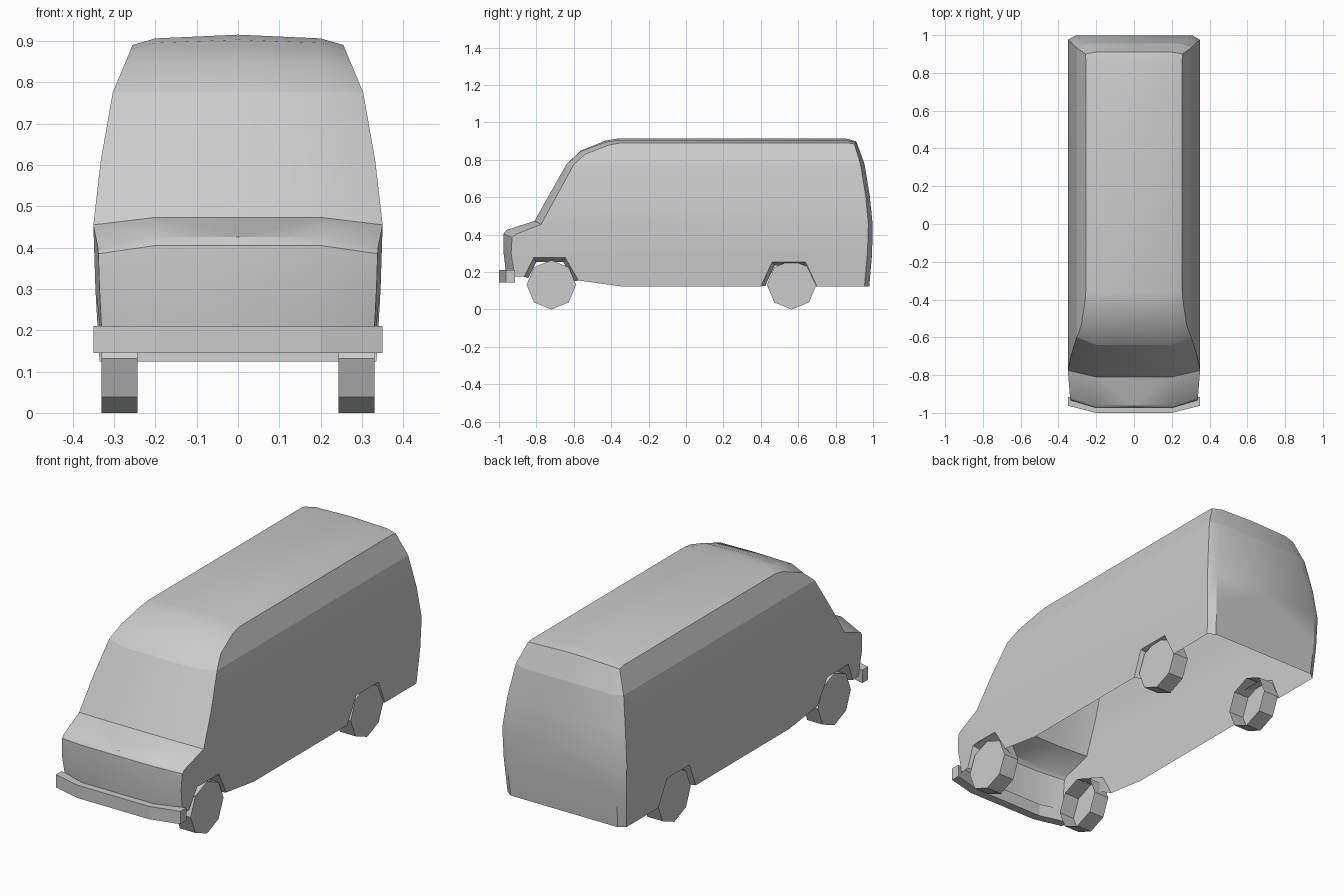
import bpy, bmesh, math
from mathutils import Matrix

if "Cube" in bpy.data.objects:
    bpy.data.objects.remove(bpy.data.objects["Cube"])

grey = bpy.data.materials.new("plain grey")
grey.diffuse_color = (0.6, 0.6, 0.6, 1)
grey.use_nodes = True
grey.node_tree.nodes["Principled BSDF"].inputs["Base Color"].default_value = grey.diffuse_color


def finish(name, bm, smooth=False, crease_z=None):
    bmesh.ops.remove_doubles(bm, verts=bm.verts, dist=0.0005)
    bmesh.ops.recalc_face_normals(bm, faces=bm.faces)
    me = bpy.data.meshes.new(name)
    bm.to_mesh(me)
    bm.free()
    me.materials.append(grey)
    ob = bpy.data.objects.new(name, me)
    bpy.context.collection.objects.link(ob)
    if smooth:
        bpy.ops.object.select_all(action='DESELECT')
        ob.select_set(True)
        bpy.context.view_layer.objects.active = ob
        bpy.ops.object.shade_smooth_by_angle(angle=math.radians(30))
        # crisp shoulder line around the body
        for e in me.edges:
            if all(abs(me.vertices[i].co.z - crease_z) < .001 for i in e.vertices):
                e.use_edge_sharp = True
    return ob


def face(bm, pts):
    return bm.faces.new([bm.verts.new(p) for p in pts])


# Half width of the body at each height, drawn in along the nose
WIDTH = [(0.124, 0.335), (0.3, 0.345), (0.455, 0.35), (0.61, 0.332),
         (0.775, 0.303), (0.89, 0.255)]


def half_width(z, y):
    nose = max(0, min(1, (-.775 - y) / .15)) * .01
    for (z0, w0), (z1, w1) in zip(WIDTH, WIDTH[1:]):
        if z <= z1:
            return w0 + (w1 - w0) * (z - z0) / (z1 - z0) - nose
    return WIDTH[-1][1] - nose


# Nose, windscreen, roof and tail: centre y, z, edge y, z, column x, crown
ROWS = [
    (-.96, .175, -.915, .175, .20, 0), (-.975, .30, -.935, .30, .20, 0),
    (-.975, .405, -.93, .385, .20, 0), (-.96, .425, -.915, .40, .20, 0),
    (-.81, .473, -.775, .455, .20, 0), (-.733, .61, -.69, .61, .20, 0),
    (-.64, .775, -.60, .775, .20, 0), (-.565, .845, -.54, .83, .20, .003),
    (-.43, .895, -.41, .88, .20, .008), (-.36, .906, -.35, .89, .20, .009),
    (.85, .906, .87, .89, .20, .009), (.91, .893, .90, .885, .20, .006),
    (.955, .775, .933, .775, .25, 0), (.982, .61, .96, .61, .29, 0),
    (.998, .455, .975, .455, .31, 0), (.995, .30, .97, .30, .31, 0),
    (.98, .124, .954, .124, .30, 0),
]
# Lower edge with both wheel arches; the underside is open
FRONT_ARCH = [(-.865, .175), (-.815, .277), (-.645, .277), (-.575, .155)]
REAR_ARCH = [(.40, .124), (.46, .253), (.64, .253), (.70, .124)]
SILL = FRONT_ARCH + [(-.35, .124)] + REAR_ARCH

bm = bmesh.new()
for s in (-1, 1):
    # Wrapping shell
    def columns(r):
        yc, zc, ye, ze, xc, crown = r
        return [(0, yc, zc + crown), (s * xc, yc, zc), (s * half_width(ze, ye), ye, ze)]
    for a, b in zip(ROWS, ROWS[1:]):
        ca, cb = columns(a), columns(b)
        for i in (0, 1):
            face(bm, [ca[i], ca[i + 1], cb[i + 1], cb[i]])

    # Side panel: flat outline, cut at the width steps, then bowed
    outline = [(r[2], r[3]) for r in ROWS] + SILL[::-1]
    side = bmesh.new()
    face(side, [(0, y, z) for y, z in outline])
    cuts = [((0, 0, z), (0, 0, 1)) for z, _ in WIDTH[1:-1]] + [((0, -.775, 0), (0, 1, 0))]
    for co, no in cuts:
        bmesh.ops.bisect_plane(side, geom=side.verts[:] + side.edges[:] + side.faces[:],
                               dist=1e-5, plane_co=co, plane_no=no)
    for f in side.faces:
        face(bm, [(s * half_width(v.co.z, v.co.y), v.co.y, v.co.z) for v in f.verts])
    side.free()
finish("van_body", bm, True, .775)

# Tapered lips inside the wheel arches
for label, arch, cy in (("front", FRONT_ARCH, -.72), ("rear", REAR_ARCH, .555)):
    for side_name, s in (("left", -1), ("right", 1)):
        bm = bmesh.new()
        outer = [(s * half_width(z, y), y, z) for y, z in arch]
        inner = [(s * .275, cy + (y - cy) * .85, .13 + (z - .13) * .85) for y, z in arch]
        for i in range(3):
            face(bm, [outer[i], outer[i + 1], inner[i + 1], inner[i]])
        finish(f"{label}_{side_name}_arch_lip", bm)

# Bent front bumper
bm = bmesh.new()
plan = [(-.35, -.962), (-.2, -1), (.2, -1), (.35, -.962),
        (.35, -.915), (.2, -.955), (-.2, -.955), (-.35, -.915)]
f = face(bm, [(x, y, .145) for x, y in plan])
top = bmesh.ops.extrude_face_region(bm, geom=[f], use_keep_orig=True)
bmesh.ops.translate(bm, vec=(0, 0, .065),
                    verts=[v for v in top["geom"] if isinstance(v, bmesh.types.BMVert)])
finish("front_bumper", bm)

# Eight-sided wheels, hollow on the inner side
for label, y in (("front", -.72), ("rear", .565)):
    for side_name, s in (("left", -1), ("right", 1)):
        bm = bmesh.new()
        bmesh.ops.create_cone(bm, cap_ends=True, segments=8, radius1=.132,
                              radius2=.132, depth=.087,
                              matrix=Matrix.Rotation(math.pi / 2, 4, 'Y'))
        bm.normal_update()
        caps = [f for f in bm.faces if f.normal.x * s < -.9]
        bmesh.ops.delete(bm, geom=caps, context='FACES_ONLY')
        bmesh.ops.translate(bm, verts=bm.verts, vec=(s * .2865, y, .132))
        finish(f"{label}_{side_name}_wheel", bm)
